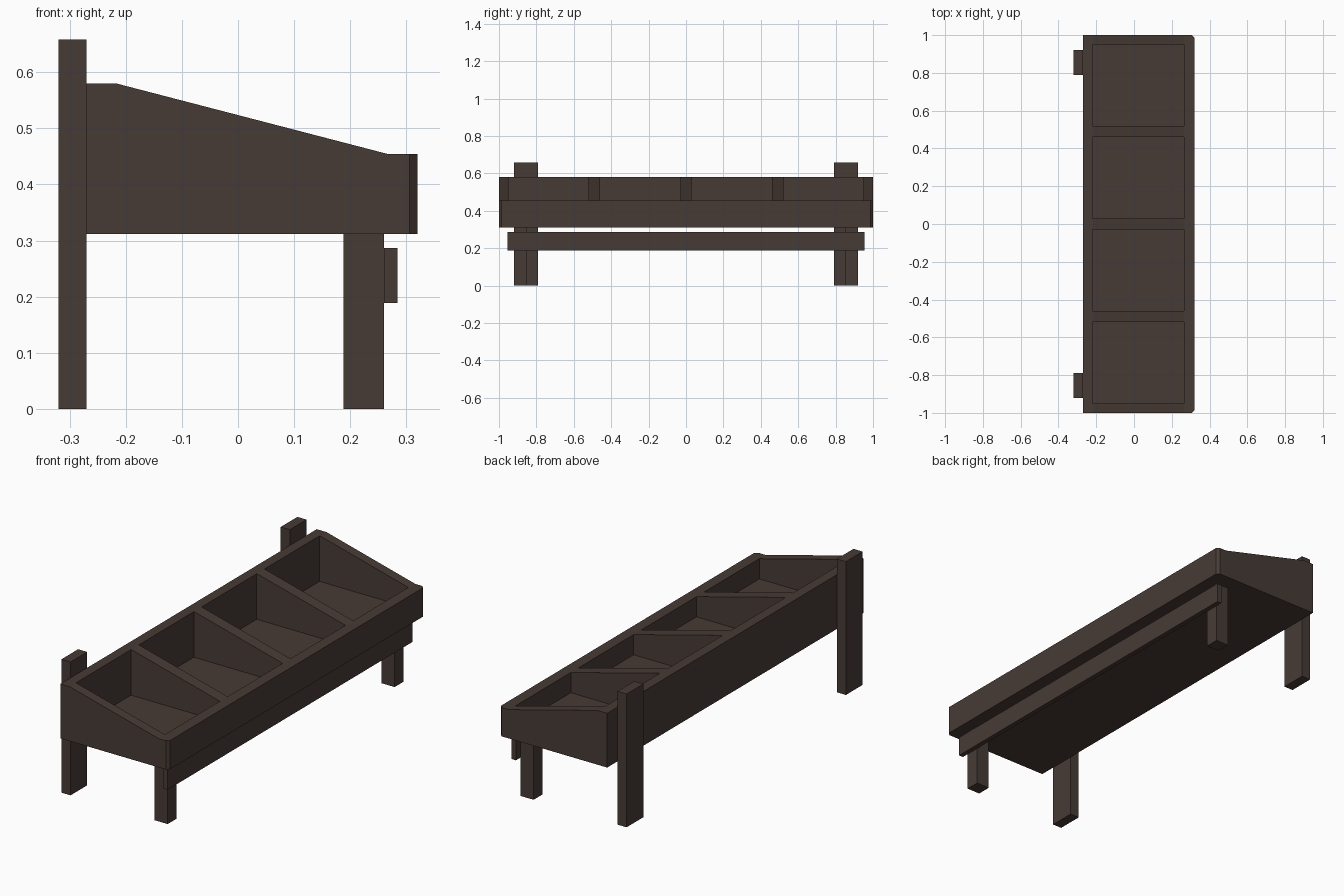
import bpy
import bmesh

default = bpy.data.objects.get("Cube")
if default:
    bpy.data.objects.remove(default, do_unlink=True)

# Dark stained wood
wood = bpy.data.materials.new("dark brown wood")
wood.use_nodes = True
colour = (0.063, 0.044, 0.036, 1)
wood.diffuse_color = colour
wood.node_tree.nodes["Principled BSDF"].inputs["Base Color"].default_value = colour


def add_object(name, bm):
    bmesh.ops.recalc_face_normals(bm, faces=bm.faces)
    mesh = bpy.data.meshes.new(name)
    bm.to_mesh(mesh)
    bm.free()
    mesh.materials.append(wood)
    obj = bpy.data.objects.new(name, mesh)
    bpy.context.collection.objects.link(obj)
    return obj


def prism(name, profile, y0, y1, chamfer=0):
    """Extrude an x-z profile along y, optionally chamfering the front uprights."""
    bm = bmesh.new()
    face = bm.faces.new([bm.verts.new((x, y0, z)) for x, z in profile])
    moved = bmesh.ops.extrude_face_region(bm, geom=[face])["geom"]
    for v in moved:
        if isinstance(v, bmesh.types.BMVert):
            v.co.y = y1
    if chamfer:
        front = max(x for x, z in profile) - 0.001
        edges = [e for e in bm.edges
                 if all(v.co.x > front for v in e.verts)
                 and abs(e.verts[0].co.y - e.verts[1].co.y) < 0.001]
        bmesh.ops.bevel(bm, geom=edges, offset=chamfer, segments=1, affect='EDGES')
    return add_object(name, bm)


def box(name, x, y, z):
    return prism(name, [(x[0], z[0]), (x[1], z[0]), (x[1], z[1]), (x[0], z[1])], *y)


# Sloping trough, open at the top
trough = prism("trough", [(-0.27, 0.312), (0.32, 0.312), (0.32, 0.454),
                          (0.268, 0.454), (-0.217, 0.58), (-0.27, 0.58)],
               -1, 1, chamfer=0.014)

# Four compartments hollowed out, leaving three dividers and a floor
pitch, half = 0.49, 0.215
for i in range(4):
    y = (i - 1.5) * pitch
    cutter = box("compartment_cutter", (-0.22, 0.265), (y - half, y + half), (0.355, 0.8))
    cutter.hide_render = True
    mod = trough.modifiers.new("compartment", 'BOOLEAN')
    mod.operation = 'DIFFERENCE'
    mod.solver = 'EXACT'
    mod.object = cutter
    bpy.context.view_layer.objects.active = trough
    bpy.ops.object.modifier_apply(modifier=mod.name)
    bpy.data.objects.remove(cutter, do_unlink=True)

# Tall back posts and short square front legs
for side, s in (("right", -1), ("left", 1)):
    box(side + "_back_post", (-0.32, -0.27), (s * 0.79, s * 0.92), (0, 0.658))
    box(side + "_front_leg", (0.188, 0.26), (s * 0.85, s * 0.92), (0, 0.312))

# Rail across the front legs
box("front_rail", (0.26, 0.284), (-0.955, 0.955), (0.189, 0.287))
